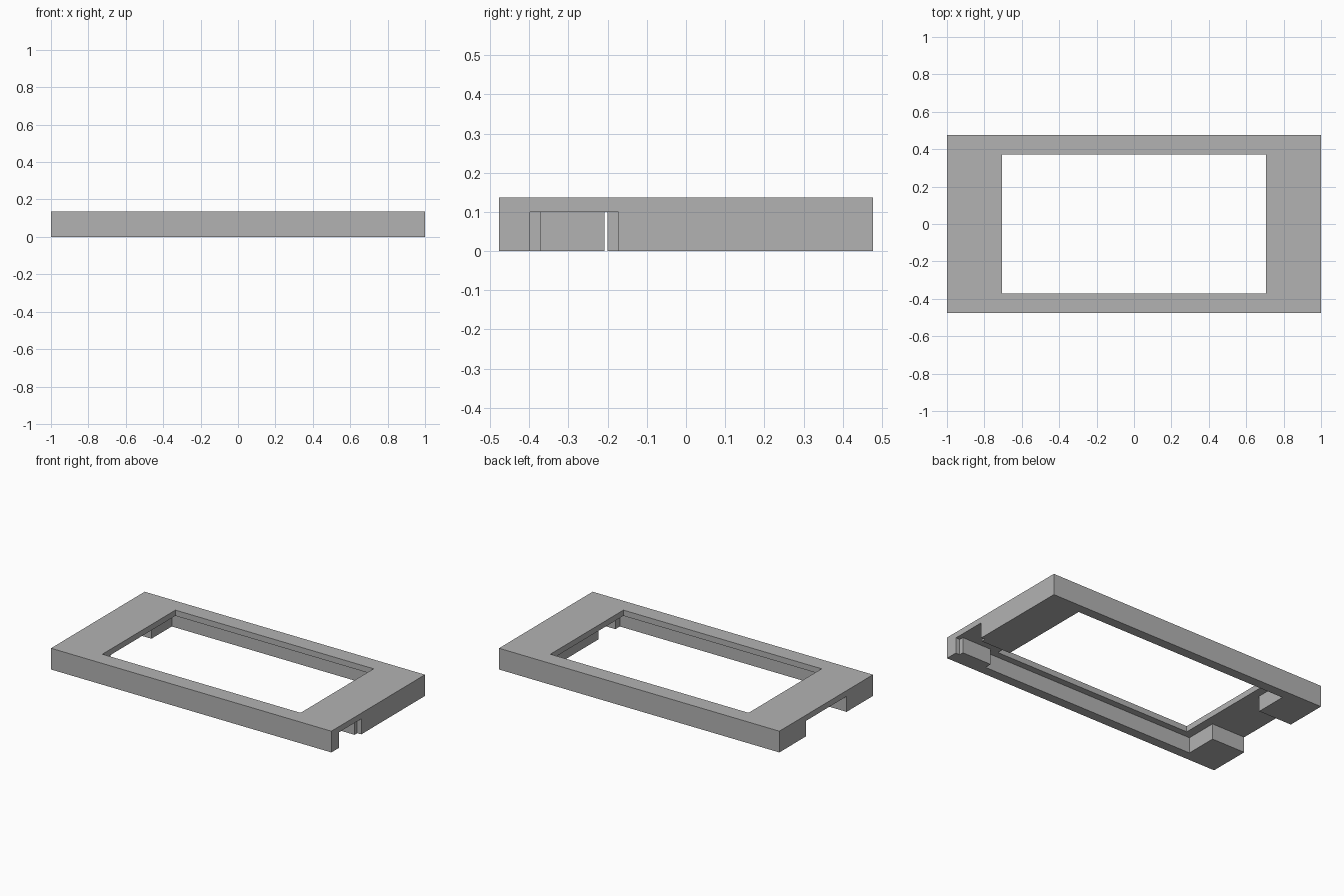
import bpy

# Remove the default cube only
default = bpy.data.objects.get("Cube")
if default:
    bpy.data.objects.remove(default, do_unlink=True)

HALF_X, HALF_Y, HEIGHT = 1.0, 0.477, 0.137
LIP = 0.1          # underside of the top plate
POCKET_X = 0.763   # inner faces of the end walls
POCKET_Y = 0.415   # inner faces of the long walls
BELOW = -0.1       # cutters start under the base

grey = bpy.data.materials.new("plain grey")
grey.use_nodes = True
colour = (0.45, 0.45, 0.45, 1)
grey.diffuse_color = colour
grey.node_tree.nodes["Principled BSDF"].inputs["Base Color"].default_value = colour


def box(name, x, y, z):
    """Box spanning the given (min, max) ranges."""
    spans = (x, y, z)
    bpy.ops.mesh.primitive_cube_add(size=1, location=[sum(s) / 2 for s in spans])
    obj = bpy.context.object
    obj.name = name
    obj.scale = [s[1] - s[0] for s in spans]
    bpy.ops.object.transform_apply(location=True, rotation=True, scale=True)
    return obj


def carve(target, name, x, y, z):
    """Subtract a box from the target, then discard the cutter."""
    cutter = box(name, x, y, z)
    cutter.hide_render = True
    mod = target.modifiers.new(name, "BOOLEAN")
    mod.operation = "DIFFERENCE"
    mod.solver = "EXACT"
    mod.object = cutter
    bpy.context.view_layer.objects.active = target
    bpy.ops.object.modifier_apply(modifier=name)
    bpy.data.objects.remove(cutter, do_unlink=True)


# Outer block of the bezel
frame = box("bezel_frame", (-HALF_X, HALF_X), (-HALF_Y, HALF_Y), (0, HEIGHT))
frame.data.materials.clear()
frame.data.materials.append(grey)

under = (BELOW, LIP)
# Pocket under the top plate
carve(frame, "pocket", (-POCKET_X, POCKET_X), (-POCKET_Y, POCKET_Y), under)
# Screen window through the top plate
carve(frame, "window", (-0.707, 0.707), (-0.372, 0.372), (BELOW, 0.3))
# Wide opening in the -x end wall
carve(frame, "wide_opening", (-1.1, -0.7), (-0.208, 0.208), under)
# Narrow port slot in the +x end wall, with a wider shallow recess outside
carve(frame, "port_slot", (0.7, 1.1), (-0.37, -0.2), under)
carve(frame, "port_recess", (0.971, 1.1), (-0.398, -0.172), under)

for face in frame.data.polygons:
    face.use_smooth = False
    face.material_index = 0
